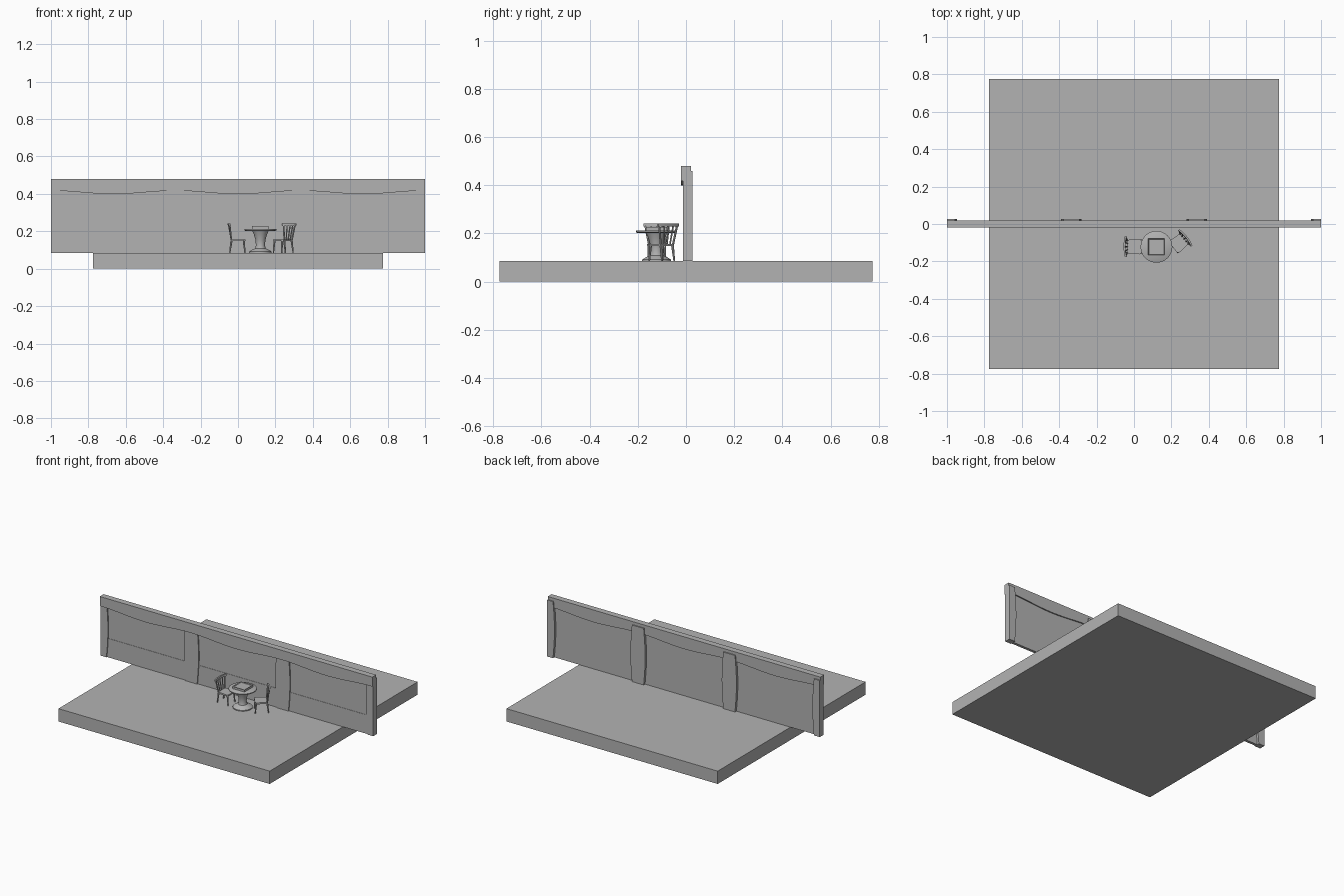
import bpy, bmesh, math
from mathutils import Vector, Matrix

cube = bpy.data.objects.get("Cube")
if cube:
    bpy.data.objects.remove(cube, do_unlink=True)

GREY = (0.45, 0.45, 0.45, 1)
grey = bpy.data.materials.new("plain_grey")
grey.use_nodes = True
grey.diffuse_color = GREY
grey.node_tree.nodes["Principled BSDF"].inputs["Base Color"].default_value = GREY

FLOOR = 0.085


def finish(name, bm, matrix=Matrix(), smooth=False):
    bmesh.ops.recalc_face_normals(bm, faces=bm.faces)
    mesh = bpy.data.meshes.new(name)
    bm.to_mesh(mesh)
    bm.free()
    mesh.materials.append(grey)
    ob = bpy.data.objects.new(name, mesh)
    ob.matrix_world = matrix
    bpy.context.collection.objects.link(ob)
    if smooth:
        bpy.ops.object.select_all(action='DESELECT')
        ob.select_set(True)
        bpy.context.view_layer.objects.active = ob
        bpy.ops.object.shade_smooth_by_angle(angle=math.radians(35))
    return ob


def add_prism(bm, outline, offset):
    """Extrude a closed outline of 3D points by an offset."""
    face = bm.faces.new([bm.verts.new(p) for p in outline])
    out = bmesh.ops.extrude_face_region(bm, geom=[face])
    moved = [v for v in out["geom"] if isinstance(v, bmesh.types.BMVert)]
    bmesh.ops.translate(bm, verts=moved, vec=offset)


def add_box(bm, lo, hi):
    lo, hi = Vector(lo), Vector(hi)
    size = hi - lo
    m = Matrix.Translation((lo + hi) / 2) @ Matrix.Diagonal((*size, 1))
    bmesh.ops.create_cube(bm, size=1, matrix=m)


def add_bar(bm, a, b, r1, r2, sides=8):
    """Tapered round bar between two points."""
    a, b = Vector(a), Vector(b)
    d = b - a
    m = Matrix.Translation((a + b) / 2) @ d.to_track_quat('Z', 'Y').to_matrix().to_4x4()
    bmesh.ops.create_cone(bm, cap_ends=True, segments=sides, radius1=r1,
                          radius2=r2, depth=d.length, matrix=m)


def wall_plate(name, outline, y0, y1):
    bm = bmesh.new()
    add_prism(bm, [(x, y0, z) for x, z in outline], (0, y1 - y0, 0))
    return finish(name, bm)


def box(name, lo, hi):
    bm = bmesh.new()
    add_box(bm, lo, hi)
    return finish(name, bm)


# Floor slab, wall panel and shallow lower panel
box("floor_slab", (-0.775, -0.775, 0), (0.775, 0.775, FLOOR))
box("wall_panel", (-0.995, -0.004, FLOOR), (0.995, 0.012, 0.47))
box("lower_wall_panel", (-0.995, -0.006, FLOOR), (0.995, 0.0, 0.21))

# Cap beam whose lower edge sags between the posts
xs = [i / 24 for i in range(-24, 25)]
sag = [(x, 0.408 - 0.009 * math.cos(3 * math.pi * x)) for x in xs]
wall_plate("cap_beam", sag + [(1, 0.48), (-1, 0.48)], -0.02, 0.02)

# Barrel-shaped posts, the outer two cut in half by the wall ends
for name, cx in (("right_end", -1), ("right", -0.335), ("left", 0.335), ("left_end", 1)):
    side = []
    for i in range(11):
        t = i / 10
        side.append((0.043 + 0.011 * math.sin(math.pi * t), FLOOR + 0.375 * t))
    outline = [(cx + w, z) for w, z in side] + [(cx - w, z) for w, z in reversed(side)]
    outline = [(max(-1, min(1, x)), z) for x, z in outline]
    if abs(cx) == 1:
        # keep one vertical edge on the cut side
        inner = [p for p in outline if abs(p[0]) < 1]
        zs = [z for x, z in inner]
        inner.sort(key=lambda p: p[1])
        outline = inner + [(cx, max(zs)), (cx, min(zs))]
    wall_plate(name + "_post", outline, -0.012, 0.027)


# Turned table: pedestal and round top
def lathe(name, profile, matrix, segments=32):
    bm = bmesh.new()
    pts = [bm.verts.new((r, 0, z)) for r, z in profile]
    edges = [bm.edges.new(pair) for pair in zip(pts, pts[1:])]
    bmesh.ops.spin(bm, geom=pts + edges, axis=(0, 0, 1), cent=(0, 0, 0),
                   angle=2 * math.pi, steps=segments)
    bmesh.ops.remove_doubles(bm, verts=bm.verts, dist=0.0001)
    return finish(name, bm, matrix, True)


table = Matrix.Translation((0.12, -0.122, FLOOR))
lathe("table_pedestal", [(0, 0), (0.06, 0), (0.06, 0.006), (0.045, 0.016),
                         (0.028, 0.024), (0.024, 0.04), (0.027, 0.07),
                         (0.036, 0.1), (0.044, 0.118), (0, 0.118)], table)
lathe("table_top", [(0, 0.117), (0.08, 0.117), (0.085, 0.12),
                    (0.085, 0.126), (0.082, 0.128), (0, 0.128)], table)

# Square tray with a raised rim
bm = bmesh.new()
add_box(bm, (-0.044, -0.044, 0.127), (0.044, 0.044, 0.142))
bm.faces.ensure_lookup_table()
top = max(bm.faces, key=lambda f: f.calc_center_median().z)
bmesh.ops.inset_region(bm, faces=[top], thickness=0.006)
bmesh.ops.translate(bm, verts=top.verts, vec=(0, 0, -0.004))
finish("table_tray", bm, table)


# Chair with splayed legs and a fanned, slatted back; it faces local +x
def chair(name, x, y, angle):
    place = Matrix.Translation((x, y, FLOOR)) @ Matrix.Rotation(math.radians(angle), 4, 'Z')
    seat_z = 0.07

    bm = bmesh.new()
    outline = [(-0.038, -0.036), (0.03, -0.041), (0.039, -0.034),
               (0.039, 0.034), (0.03, 0.041), (-0.038, 0.036)]
    add_prism(bm, [(px, py, seat_z - 0.008) for px, py in outline], (0, 0, 0.01))
    finish(name + "_seat", bm, place)

    bm = bmesh.new()
    for s in (-1, 1):
        add_bar(bm, (0.037, s * 0.035, 0), (0.031, s * 0.033, seat_z - 0.006), 0.0035, 0.006)
        add_bar(bm, (-0.044, s * 0.033, 0), (-0.035, s * 0.031, seat_z - 0.006), 0.0035, 0.006)
    finish(name + "_legs", bm, place, True)

    bm = bmesh.new()
    for i in range(-2, 3):
        bow = 0.0015 * i * i
        r = 0.0045 if abs(i) == 2 else 0.0035
        add_bar(bm, (-0.036, i * 0.0165, seat_z), (-0.05 + bow, i * 0.024, 0.148), r, r)
    finish(name + "_back_slats", bm, place, True)

    # Bowed top rail
    bm = bmesh.new()
    steps = [i / 4 for i in range(-4, 5)]
    front = [(-0.045 + 0.007 * t * t, 0.055 * t, 0.144) for t in steps]
    rear = [(px - 0.009, py, pz) for px, py, pz in reversed(front)]
    add_prism(bm, front + rear, (-0.002, 0, 0.013))
    finish(name + "_top_rail", bm, place)


chair("right_chair", 0.0, -0.121, 0)
chair("left_chair", 0.24, -0.102, 219)
